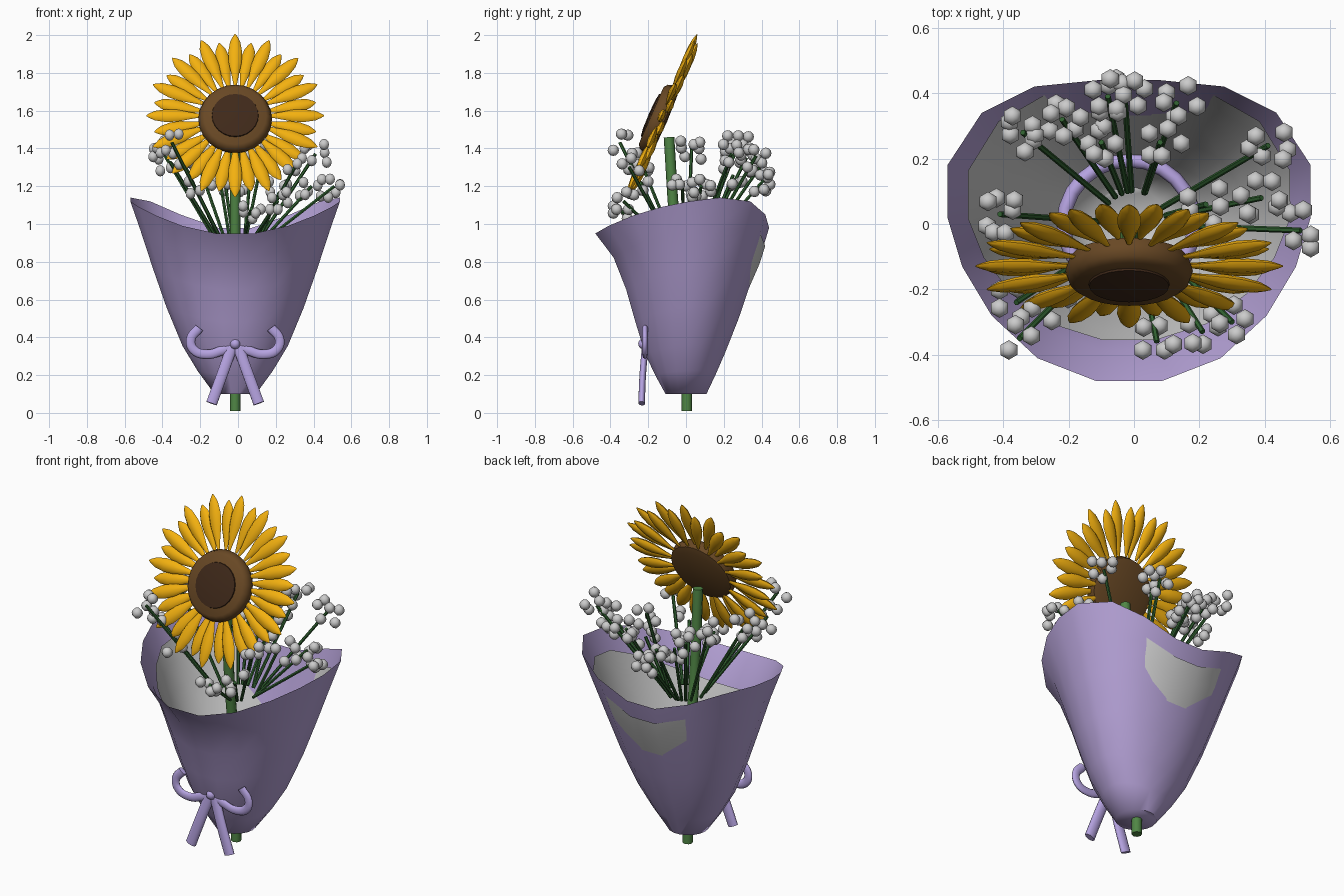
import bpy, bmesh, math, random
from mathutils import Matrix, Vector

if "Cube" in bpy.data.objects:
    bpy.data.objects.remove(bpy.data.objects["Cube"])

random.seed(4)


def material(name, r, g, b):
    m = bpy.data.materials.new(name)
    m.diffuse_color = (r, g, b, 1)
    m.use_nodes = True
    m.node_tree.nodes["Principled BSDF"].inputs["Base Color"].default_value = m.diffuse_color
    return m


LILAC = material("lilac_paper", 0.45, 0.35, 0.66)
RIBBON = material("ribbon", 0.47, 0.37, 0.76)
WHITE = material("white", 0.97, 0.96, 0.95)
YELLOW = material("yellow", 0.90, 0.44, 0.005)
BROWN = material("brown", 0.14, 0.065, 0.018)
DARK = material("dark_brown", 0.05, 0.022, 0.01)
GREEN = material("green", 0.08, 0.24, 0.06)
DEEP = material("deep_green", 0.03, 0.12, 0.03)
CX = -0.015


def finish(bm, name, mat, angle=50):
    bmesh.ops.recalc_face_normals(bm, faces=bm.faces)
    me = bpy.data.meshes.new(name)
    bm.to_mesh(me)
    bm.free()
    return add(bpy.data.objects.new(name, me), mat, angle)


def add(ob, mat, angle=50):
    bpy.context.collection.objects.link(ob)
    bpy.ops.object.select_all(action='DESELECT')
    ob.select_set(True)
    bpy.context.view_layer.objects.active = ob
    if ob.type == 'CURVE':
        bpy.ops.object.convert(target='MESH')
        ob = bpy.context.object
    ob.data.materials.clear()
    ob.data.materials.append(mat)
    bpy.ops.object.shade_smooth_by_angle(angle=math.radians(angle))
    return ob


def loft(bm, rings, closed_base=False):
    rows = [[bm.verts.new(p) for p in ring] for ring in rings]
    n = len(rows[0])
    for a, b in zip(rows, rows[1:]):
        for i in range(n):
            j = (i + 1) % n
            bm.faces.new((a[i], a[j], b[j], b[i]))
    if closed_base:
        bm.faces.new(rows[0])


def tubes(name, paths, radius, mat, res=2, smooth=False):
    cu = bpy.data.curves.new(name, 'CURVE')
    cu.dimensions = '3D'
    cu.bevel_depth, cu.bevel_resolution = radius, res
    cu.use_fill_caps = True
    cu.resolution_u = 5
    for path in paths:
        sp = cu.splines.new('BEZIER' if smooth else 'POLY')
        pts = sp.bezier_points if smooth else sp.points
        pts.add(len(path) - 1)
        for p, co in zip(pts, path):
            if smooth:
                p.co = co
                p.handle_left_type = p.handle_right_type = 'AUTO'
            else:
                p.co = (*co, 1)
    return add(bpy.data.objects.new(name, cu), mat)


# Wrapping paper: wavy rim lofted from a small round base
HALF = [(0.10, -0.48, 0.95), (0.28, -0.41, 0.99), (0.42, -0.28, 1.045), (0.51, -0.13, 1.09),
        (0.555, 0.02, 1.12), (0.555, 0.18, 1.14), (0.45, 0.34, 1.12), (0.29, 0.42, 1.05), (0.09, 0.44, 0.98)]
RIM = HALF + [(-x, y, z) for x, y, z in reversed(HALF)]
US = [0, 0.12, 0.25, 0.45, 0.65, 0.85, 1]
F_SIDE = [0, 0.20, 0.38, 0.57, 0.73, 0.88, 1]
F_FRONT = [0, 0.15, 0.29, 0.43, 0.56, 0.74, 1]
F_BACK = [0, 0.15, 0.30, 0.51, 0.69, 0.88, 1]


def sample(table, u):
    for i in range(len(US) - 1):
        if u <= US[i + 1]:
            t = (u - US[i]) / (US[i + 1] - US[i])
            return table[i] + (table[i + 1] - table[i]) * t
    return table[-1]


def paper_ring(u, scale=1, bulge=0, dip=0):
    ring = []
    for i, (x, y, z) in enumerate(RIM):
        a = -math.pi / 2 + (i + 0.5) * math.tau / len(RIM)
        v = u * (1 - dip * max(0, -math.sin(a)))
        bx, by = 0.11 * math.cos(a), 0.11 * math.sin(a)
        fx, fy = sample(F_SIDE, v), sample(F_FRONT if y < 0 else F_BACK, v)
        push = bulge * max(0, math.sin(a)) ** 2 * min(1, max(0, (v - 0.5) / 0.25))
        ring.append((CX + scale * (bx + (x - bx) * fx),
                     scale * (by + (y - by) * fy) + push, 0.1 + (z - 0.1) * v))
    return ring


bm = bmesh.new()
loft(bm, [paper_ring(u) for u in US], True)
finish(bm, "wrapping_paper", LILAC, 60)

# White liner, poking slightly through the paper at the back
bm = bmesh.new()
loft(bm, [paper_ring(u, 0.955, 0.028, 0.09) for u in (0.02, 0.12, 0.25, 0.45, 0.65, 0.78, 0.89)], True)
finish(bm, "paper_liner", WHITE, 60)

# Ribbon ring, bow loops, tails and knot
ring = [(CX + 0.2 * math.cos(a), 0.195 * math.sin(a), 0.345)
        for a in (i * math.tau / 24 for i in range(25))]
tubes("ribbon_band", [ring], 0.022, RIBBON)
loop = [(0.0, 0, 0.355), (0.07, 0, 0.33), (0.15, 0, 0.31), (0.22, 0, 0.335), (0.235, 0, 0.39), (0.19, 0, 0.45)]
tail = [(0.02, 0, 0.34), (0.07, -0.02, 0.20), (0.125, -0.03, 0.05)]
for name, path, r in (("bow_loops", loop, 0.025), ("bow_tails", tail, 0.031)):
    ob = tubes(name, [path, [(-x, y, z) for x, y, z in path]], r, RIBBON, smooth=True)
    ob.location = (CX, -0.217, 0)
    ob.scale = (1, 0.6, 1)
bm = bmesh.new()
bmesh.ops.create_uvsphere(bm, u_segments=10, v_segments=8, radius=0.028,
                          matrix=Matrix.Translation((CX, -0.225, 0.365)))
finish(bm, "bow_knot", RIBBON)

# Main stem
tubes("sunflower_stem", [[(CX, 0.005, 0.01), (CX, 0.0, 0.4), (CX, -0.06, 1.0), (CX, -0.09, 1.46)]],
      0.028, GREEN, 2, True)

# Sunflower head, built in its tilted frame
HEAD = Matrix.Translation((CX, -0.125, 1.572)) @ Matrix.Rotation(math.radians(66.5), 4, 'X')


def disc(name, profile, mat, sides=24, drop=-0.022):
    bm = bmesh.new()
    loft(bm, [[HEAD @ Vector((r * math.cos(i * math.tau / sides), drop + r * math.sin(i * math.tau / sides), z))
               for i in range(sides)] for r, z in profile])
    bmesh.ops.remove_doubles(bm, verts=bm.verts, dist=0.0005)
    finish(bm, name, mat, 40)


disc("seed_disc", [(0, -0.035), (0.15, -0.03), (0.185, -0.02), (0.195, 0.01), (0.185, 0.04),
                   (0.165, 0.055), (0, 0.058)], BROWN)
disc("seed_centre", [(0, 0.05), (0.125, 0.05), (0.122, 0.062), (0.08, 0.068), (0, 0.07)], DARK)


# Petals: blunt lofts in two alternating layers
def petals(name, count, offset, r0, r1, z):
    bm = bmesh.new()
    shape = [(0, 0.2), (0.2, 0.5), (0.45, 0.92), (0.65, 1), (0.85, 0.74), (0.95, 0.35), (1, 0.08)]
    for k in range(count):
        m = HEAD @ Matrix.Rotation((k + offset) * math.tau / count, 4, 'Z')
        rings = []
        for t, w in shape:
            rings.append([m @ Vector((0.037 * w * math.cos(a), r0 + (r1 - r0) * t,
                                      z + 0.019 * w * math.sin(a)))
                          for a in (i * math.tau / 8 for i in range(8))])
        loft(bm, rings, True)
    finish(bm, name, YELLOW)


petals("petals_outer", 16, 0, 0.17, 0.47, 0.004)
petals("petals_inner", 16, 0.5, 0.17, 0.435, -0.016)

# Filler sprigs: cluster centre (x, y, z) and ball count
SPRIGS = [(-0.34, 0.28, 1.43, 7), (-0.22, 0.32, 1.35, 7), (-0.08, 0.39, 1.30, 7), (-0.03, 0.41, 1.23, 6),
          (0.13, 0.37, 1.36, 6), (-0.10, 0.25, 1.26, 6), (0.08, 0.25, 1.42, 5), (0.41, 0.24, 1.37, 6),
          (0.39, 0.08, 1.20, 7), (0.51, -0.02, 1.20, 5), (-0.41, 0.03, 1.40, 7), (-0.36, -0.24, 1.33, 5),
          (-0.35, -0.35, 1.43, 3), (-0.24, -0.24, 1.22, 3), (0.07, -0.36, 1.08, 5), (0.21, -0.33, 1.12, 5),
          (0.30, -0.30, 1.30, 4), (0.22, 0.06, 1.17, 5)]
bm = bmesh.new()
stems = []
for x, y, z, n in SPRIGS:
    c = Vector((x, y, z))
    flat = c.xy.normalized() * 0.1
    stems.append([Vector((flat.x, flat.y, 0.88)), c])
    for k in range(n):
        a = k * math.tau / n + random.uniform(-0.4, 0.4)
        r = random.uniform(0.035, 0.065)
        p = c + Vector((r * math.cos(a), r * math.sin(a), random.uniform(-0.06, 0.06)))
        p.x = max(-0.49, min(0.54, p.x))
        p.y = max(-0.385, p.y)
        bmesh.ops.create_uvsphere(bm, u_segments=6, v_segments=6, radius=0.03,
                                  matrix=Matrix.Translation(p))
finish(bm, "filler_blossoms", WHITE, 70)
tubes("filler_stems", stems, 0.009, DEEP, 1)
